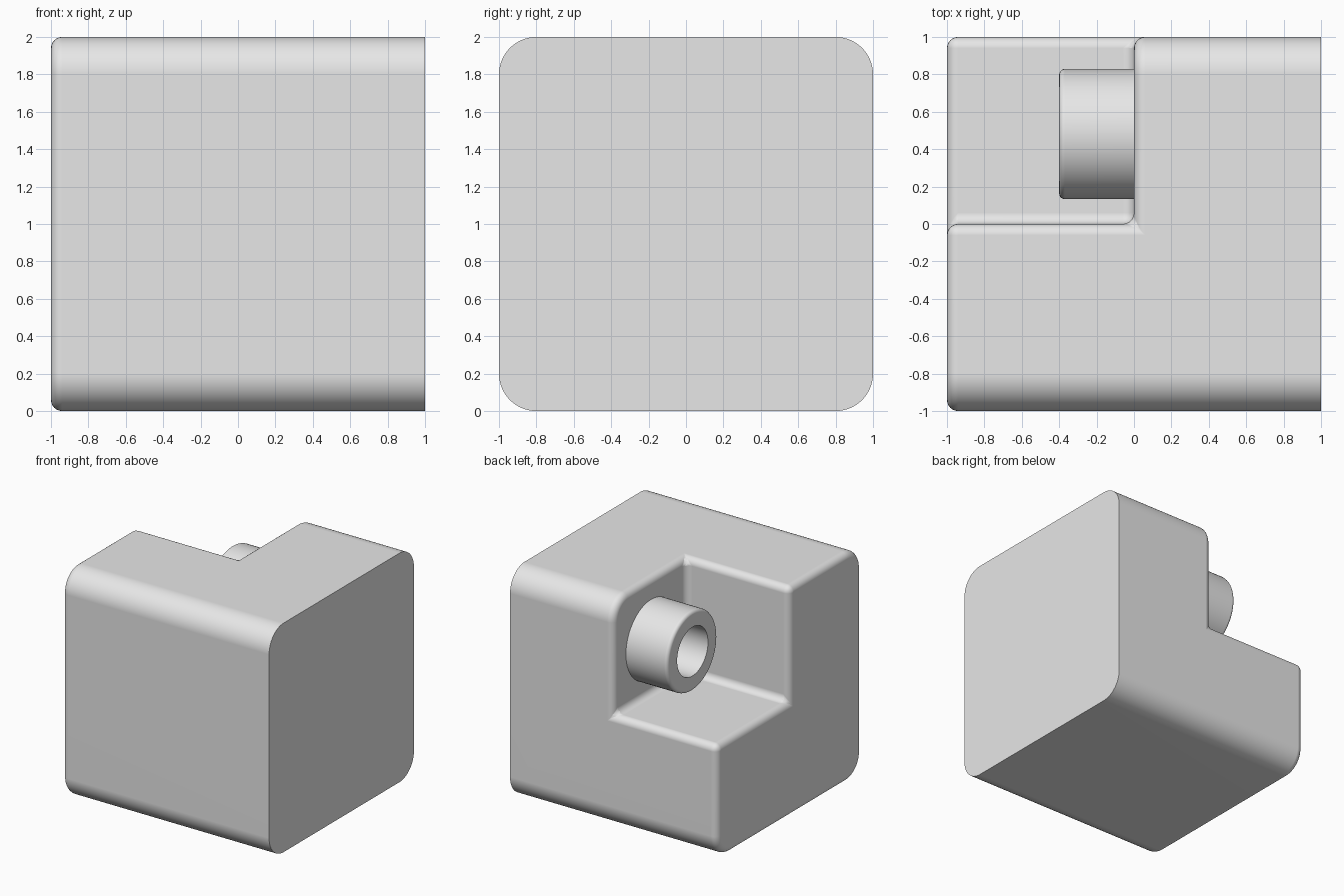
import bpy, bmesh
from math import radians, sin, cos, pi
from mathutils import Matrix, Vector

old = bpy.data.objects.get("Cube")
if old:
    bpy.data.objects.remove(old, do_unlink=True)

grey = bpy.data.materials.new("light_grey")
grey.use_nodes = True
grey.diffuse_color = (0.8, 0.8, 0.8, 1)
grey.node_tree.nodes["Principled BSDF"].inputs["Base Color"].default_value = (0.8, 0.8, 0.8, 1)


def add_object(name, bm):
    bmesh.ops.recalc_face_normals(bm, faces=bm.faces[:])
    mesh = bpy.data.meshes.new(name)
    bm.to_mesh(mesh)
    bm.free()
    mesh.materials.append(grey)
    obj = bpy.data.objects.new(name, mesh)
    bpy.context.collection.objects.link(obj)
    return obj


def box(size, centre):
    bm = bmesh.new()
    bmesh.ops.create_cube(bm, size=size, matrix=Matrix.Translation(centre))
    return bm


def activate(obj):
    bpy.ops.object.select_all(action='DESELECT')
    obj.select_set(True)
    bpy.context.view_layer.objects.active = obj


def finish(obj):
    activate(obj)
    bpy.ops.object.shade_smooth_by_angle(angle=radians(30))
    normals = obj.modifiers.new("flat_faces", 'WEIGHTED_NORMAL')
    normals.keep_sharp = True


# Block with its four long edges widely rounded
bm = box(2, (0, 0, 1))
long_edges = [e for e in bm.edges if abs(e.verts[0].co.x - e.verts[1].co.x) > 1]
bmesh.ops.bevel(bm, geom=long_edges, offset=0.2, segments=14, profile=0.5, affect='EDGES')
block = add_object("block", bm)

# Square notch cut out of the upper back corner
cutter = add_object("notch_cutter", box(2, (-1, 1, 2)))
cutter.hide_render = True
cut = block.modifiers.new("notch", 'BOOLEAN')
cut.operation = 'DIFFERENCE'
cut.solver = 'EXACT'
cut.object = cutter
activate(block)
bpy.ops.object.modifier_apply(modifier=cut.name)
bpy.data.objects.remove(cutter, do_unlink=True)

# Small fillets on every sharp edge except around the flat +x face
bm = bmesh.new()
bm.from_mesh(block.data)
bmesh.ops.remove_doubles(bm, verts=bm.verts[:], dist=0.0001)
sharp = [e for e in bm.edges
         if len(e.link_faces) == 2 and e.calc_face_angle() > radians(30)
         and min(v.co.x for v in e.verts) < 0.99]
bmesh.ops.bevel(bm, geom=sharp, offset=0.06, segments=6, profile=0.5,
                affect='EDGES', clamp_overlap=False)
bm.to_mesh(block.data)
bm.free()
finish(block)

# Hollow hub on the notch wall, turned around an axis along x
outer, inner, tip, fillet = 0.348, 0.213, -0.4, 0.03
arc = [(tip + fillet * (1 - cos(a)), outer - fillet * (1 - sin(a)))
       for a in (pi / 2 * i / 5 for i in range(5, -1, -1))]
profile = [(0.02, outer)] + arc + [(tip, inner), (0.02, inner)]
axis = Vector((0, 0.481, 1.47))
bm = bmesh.new()
ring = [bm.verts.new(axis + Vector((x, r, 0))) for x, r in profile]
edges = [bm.edges.new((ring[i - 1], ring[i])) for i in range(len(ring))]
bmesh.ops.spin(bm, geom=ring + edges, cent=axis, axis=(1, 0, 0),
               angle=2 * pi, steps=64, use_merge=True)
bmesh.ops.remove_doubles(bm, verts=bm.verts[:], dist=0.0001)
finish(add_object("hub", bm))
